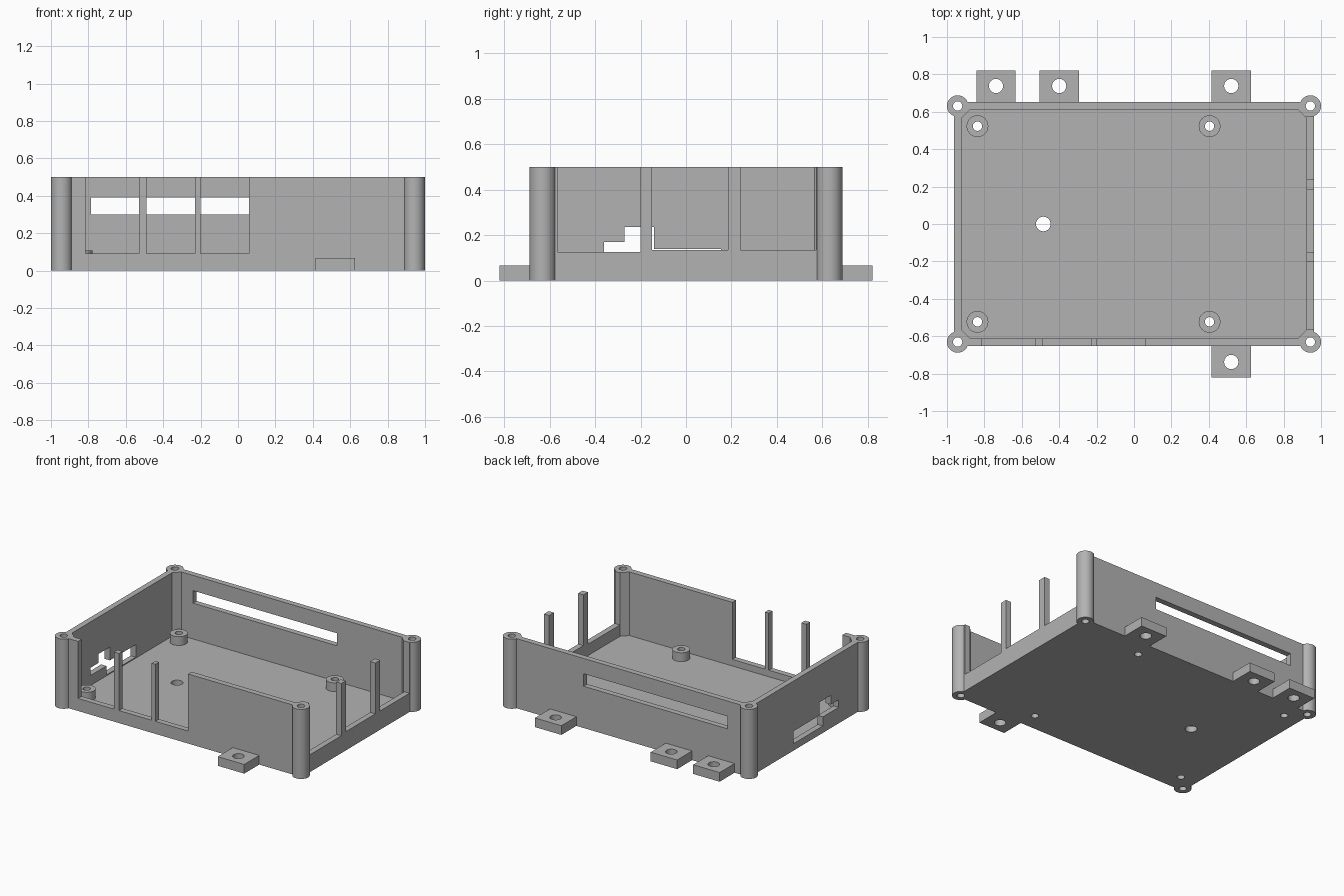
import bpy, bmesh, math

cube = bpy.data.objects.get("Cube")
if cube:
    bpy.data.objects.remove(cube, do_unlink=True)

grey = bpy.data.materials.new("plain_grey")
grey.use_nodes = True
grey.diffuse_color = (0.45, 0.45, 0.45, 1)
grey.node_tree.nodes["Principled BSDF"].inputs["Base Color"].default_value = grey.diffuse_color

# Main dimensions
WX, WY, WALL, H = 0.962, 0.652, 0.041, 0.5
FLOOR = 0.043
POST_X, POST_Y, POST_R, SCREW_R = 0.943, 0.631, 0.057, 0.025


def prism(name, outline, z0, z1):
    """Extrude a counter-clockwise outline from z0 to z1."""
    bm = bmesh.new()
    face = bm.faces.new([bm.verts.new((x, y, z0)) for x, y in outline])
    top = bmesh.ops.extrude_face_region(bm, geom=[face])["geom"]
    bmesh.ops.translate(bm, vec=(0, 0, z1 - z0),
                        verts=[v for v in top if isinstance(v, bmesh.types.BMVert)])
    bmesh.ops.recalc_face_normals(bm, faces=bm.faces)
    mesh = bpy.data.meshes.new(name)
    bm.to_mesh(mesh)
    bm.free()
    mesh.materials.append(grey)
    ob = bpy.data.objects.new(name, mesh)
    bpy.context.collection.objects.link(ob)
    return ob


def box(name, x0, x1, y0, y1, z0, z1):
    return prism(name, [(x0, y0), (x1, y0), (x1, y1), (x0, y1)], z0, z1)


def cylinder(name, x, y, r, z0, z1, n=48):
    ring = [(x + r * math.cos(2 * math.pi * i / n),
             y + r * math.sin(2 * math.pi * i / n)) for i in range(n)]
    return prism(name, ring, z0, z1)


def combine(ob, tool, operation):
    """Apply a boolean and remove the tool object."""
    tool.hide_render = True
    mod = ob.modifiers.new("bool", "BOOLEAN")
    mod.operation, mod.solver, mod.object = operation, "EXACT", tool
    bpy.context.view_layer.objects.active = ob
    bpy.ops.object.modifier_apply(modifier=mod.name)
    bpy.data.objects.remove(tool, do_unlink=True)


def cut(ob, tool):
    combine(ob, tool, "DIFFERENCE")


def drill(ob, x, y, r):
    cut(ob, cylinder("drill", x, y, r, -0.1, 0.7))


def smooth(ob):
    bpy.ops.object.select_all(action="DESELECT")
    ob.select_set(True)
    bpy.context.view_layer.objects.active = ob
    bpy.ops.object.shade_smooth_by_angle(angle=math.radians(30))


# Open tray with chamfered inside corners
shell = box("enclosure_shell", -WX, WX, -WY, WY, 0, H)
ix, iy, c = WX - WALL, WY - WALL, 0.045
cavity = prism("cavity", [(ix - c, -iy), (ix, c - iy), (ix, iy - c), (ix - c, iy),
                          (c - ix, iy), (-ix, iy - c), (-ix, c - iy), (c - ix, -iy)],
               FLOOR, H + 0.1)
cut(shell, cavity)

# Front wall openings, leaving two slim ribs
for x0, x1 in ((-0.815, -0.53), (-0.49, -0.23), (-0.2, 0.06)):
    cut(shell, box("front_cut", x0, x1, -WY - 0.1, -iy + 0.01, 0.09, H + 0.1))

# Side wall openings, leaving two slim ribs
for y0, y1, sill in ((-0.565, -0.2, 0.125), (-0.15, 0.185, 0.135), (0.24, 0.573, 0.135)):
    cut(shell, box("side_cut", ix - 0.01, WX + 0.1, y0, y1, sill, H + 0.1))

# Long slot in the back wall
cut(shell, box("back_cut", -0.785, 0.358, iy - 0.02, WY + 0.1, 0.3, 0.39))

# Stepped hole and card slot in the other side wall
for y0, y1, z0, z1 in ((-0.36, -0.14, 0.115, 0.17), (-0.27, -0.14, 0.13, 0.235),
                       (-0.18, 0.155, 0.05, 0.14)):
    cut(shell, box("card_cut", -WX - 0.1, -ix + 0.02, y0, y1, z0, z1))

# Corner screw posts
corners = [(sx, sy) for sx in (-1, 1) for sy in (-1, 1)]
for sx, sy in corners:
    combine(shell, cylinder("post", sx * POST_X, sy * POST_Y, POST_R, 0, H, 64), "UNION")
for sx, sy in corners:
    drill(shell, sx * POST_X, sy * POST_Y, SCREW_R)

# Floor hole
drill(shell, -0.485, 0, 0.039)

# Board standoffs, drilled through the floor
for i, (x, y) in enumerate([(x, y) for x in (-0.837, 0.404) for y in (-0.523, 0.523)]):
    standoff = cylinder(f"standoff_{i + 1}", x, y, 0.058, FLOOR, 0.106)
    drill(standoff, x, y, SCREW_R)
    drill(shell, x, y, SCREW_R)
    smooth(standoff)
smooth(shell)

# Mounting tabs outside the walls
for i, (x, side) in enumerate(((-0.738, 1), (-0.4, 1), (0.52, 1), (0.52, -1))):
    y0, y1 = sorted((side * WY, side * 0.822))
    tab = box(f"mounting_tab_{i + 1}", x - 0.105, x + 0.105, y0, y1, 0, 0.066)
    drill(tab, x, side * 0.738, 0.038)
    smooth(tab)
